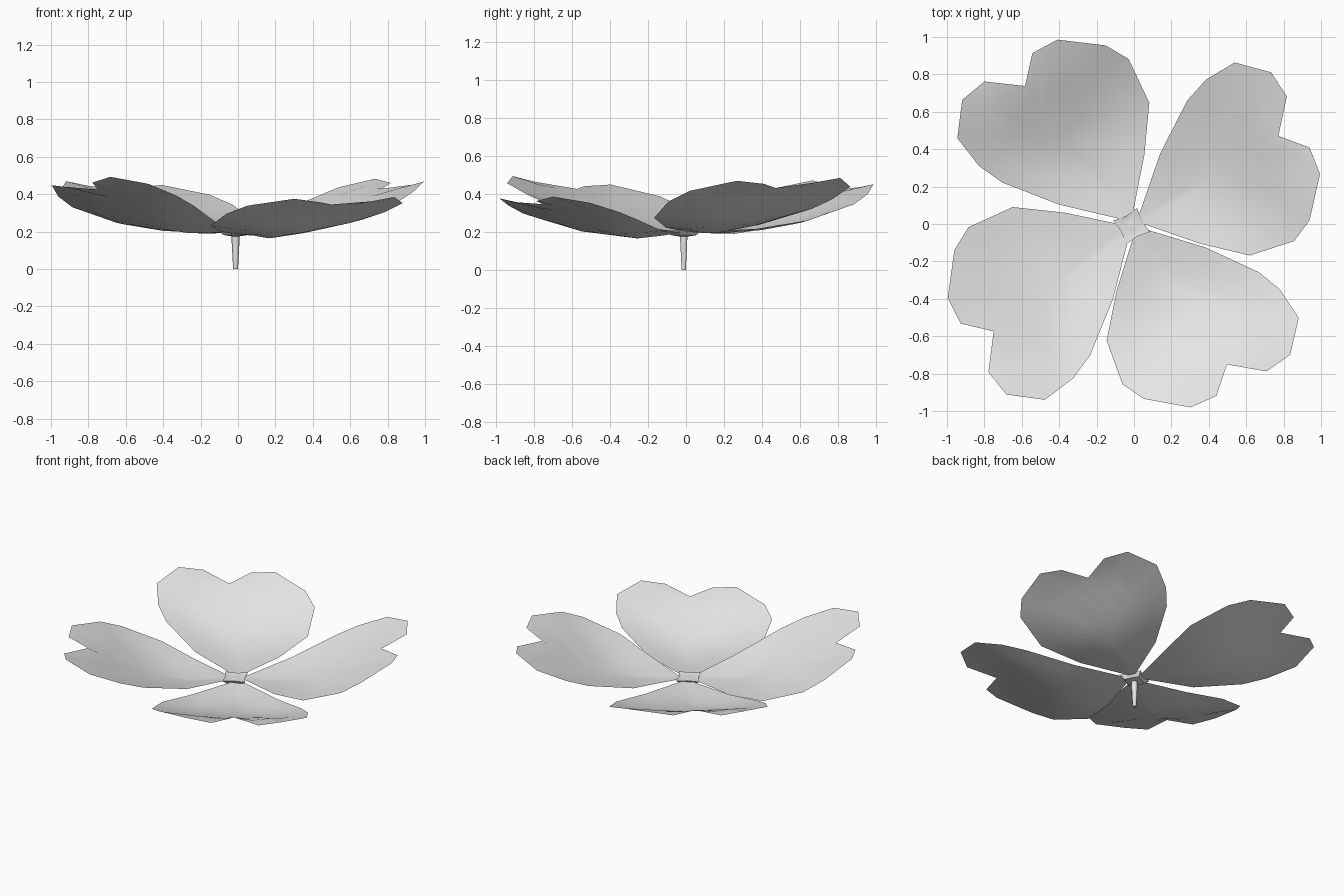
import bpy, bmesh, math

if "Cube" in bpy.data.objects:
    bpy.data.objects.remove(bpy.data.objects["Cube"])

grey = bpy.data.materials.new("light grey")
grey.diffuse_color = (0.8, 0.8, 0.8, 1)
grey.use_nodes = True
grey.node_tree.nodes["Principled BSDF"].inputs["Base Color"].default_value = grey.diffuse_color


def make_object(name, bm, angle):
    mesh = bpy.data.meshes.new(name)
    bm.to_mesh(mesh)
    bm.free()
    mesh.materials.append(grey)
    ob = bpy.data.objects.new(name, mesh)
    bpy.context.collection.objects.link(ob)
    bpy.ops.object.select_all(action='DESELECT')
    ob.select_set(True)
    bpy.context.view_layer.objects.active = ob
    bpy.ops.object.shade_smooth_by_angle(angle=math.radians(angle))
    return ob


# Heart-shaped petal outline: u outward, v sideways, z height
OUTLINE = [(.04, -.02, .2), (.256, -.273, .222), (.458, -.466, .273), (.71, -.524, .36),
           (.843, -.473, .415), (1.027, -.29, .468), (1.054, -.14, .452), (.94, 0, .43),
           (1.094, .156, .46), (1.09, .31, .483), (.945, .457, .437), (.757, .458, .372),
           (.61, .415, .32), (.33, .25, .235), (.04, .02, .2)]
# Height of the petal along its midline
MIDLINE = [(0, .2), (.3, .19), (.54, .24), (.78, .345), (.94, .43), (1.1, .48)]
CENTRE = .6


def bowl(u, v):
    for (u0, z0), (u1, z1) in zip(MIDLINE, MIDLINE[1:]):
        if u <= u1:
            break
    return z0 + (z1 - z0) * (u - u0) / (u1 - u0) + .2 * v * v


def petal(name, angle, length, tilt, roll):
    """Cupped single-sheet petal made of rings shrinking to its middle."""
    ca, sa = math.cos(math.radians(angle)), math.sin(math.radians(angle))
    bm = bmesh.new()

    def point(t, u, v, z):
        lift = (z - bowl(u, v)) * t * t
        u, v = CENTRE + (u - CENTRE) * t, v * t
        z = bowl(u, v) + lift + tilt * u + roll * v
        u *= length
        return bm.verts.new((u * ca - v * sa, u * sa + v * ca, z))

    rings = [[point(t, *p) for p in OUTLINE] for t in (1, .75, .5, .25)]
    middle = point(0, CENTRE, 0, 0)
    n = len(OUTLINE)
    for i in range(n):
        j = (i + 1) % n
        for outer, inner in zip(rings, rings[1:]):
            bm.faces.new((outer[i], outer[j], inner[j], inner[i]))
        bm.faces.new((rings[-1][i], rings[-1][j], middle))
    return make_object(name, bm, 60)


petal("petal_back_right", 31.4, .962, 0, 0)
petal("petal_back_left", 128.3, 1, -.015, .01)
petal("petal_front_left", 217.4, 1.005, -.005, .05)
petal("petal_front_right", 303.5, .958, -.09, 0)


def lathe(name, profile, sides, turn, angle):
    """Stacked rings of (radius, lobe amount, height), joined and capped."""
    bm = bmesh.new()
    rings = []
    for r, lobe, z in profile:
        ring = []
        for i in range(sides):
            a = math.radians(turn) + math.tau * i / sides
            rr = r + (lobe if i % 2 == 0 else -lobe)
            ring.append(bm.verts.new((rr * math.cos(a) - .013,
                                      rr * math.sin(a) - .012, z)))
        rings.append(ring)
    for a, b in zip(rings, rings[1:]):
        for i in range(sides):
            j = (i + 1) % sides
            bm.faces.new((a[i], a[j], b[j], b[i]))
    bm.faces.new(rings[0][::-1])
    bm.faces.new(rings[-1])
    return make_object(name, bm, angle)


# Tapered stem
lathe("stem", [(.013, 0, 0), (.023, 0, .185)], 6, 0, 65)
# Small lobed cup holding the petals
lathe("calyx", [(.022, 0, .175), (.06, .008, .182), (.082, .02, .208),
                (.045, .008, .2), (.02, 0, .204)], 8, 73, 40)
